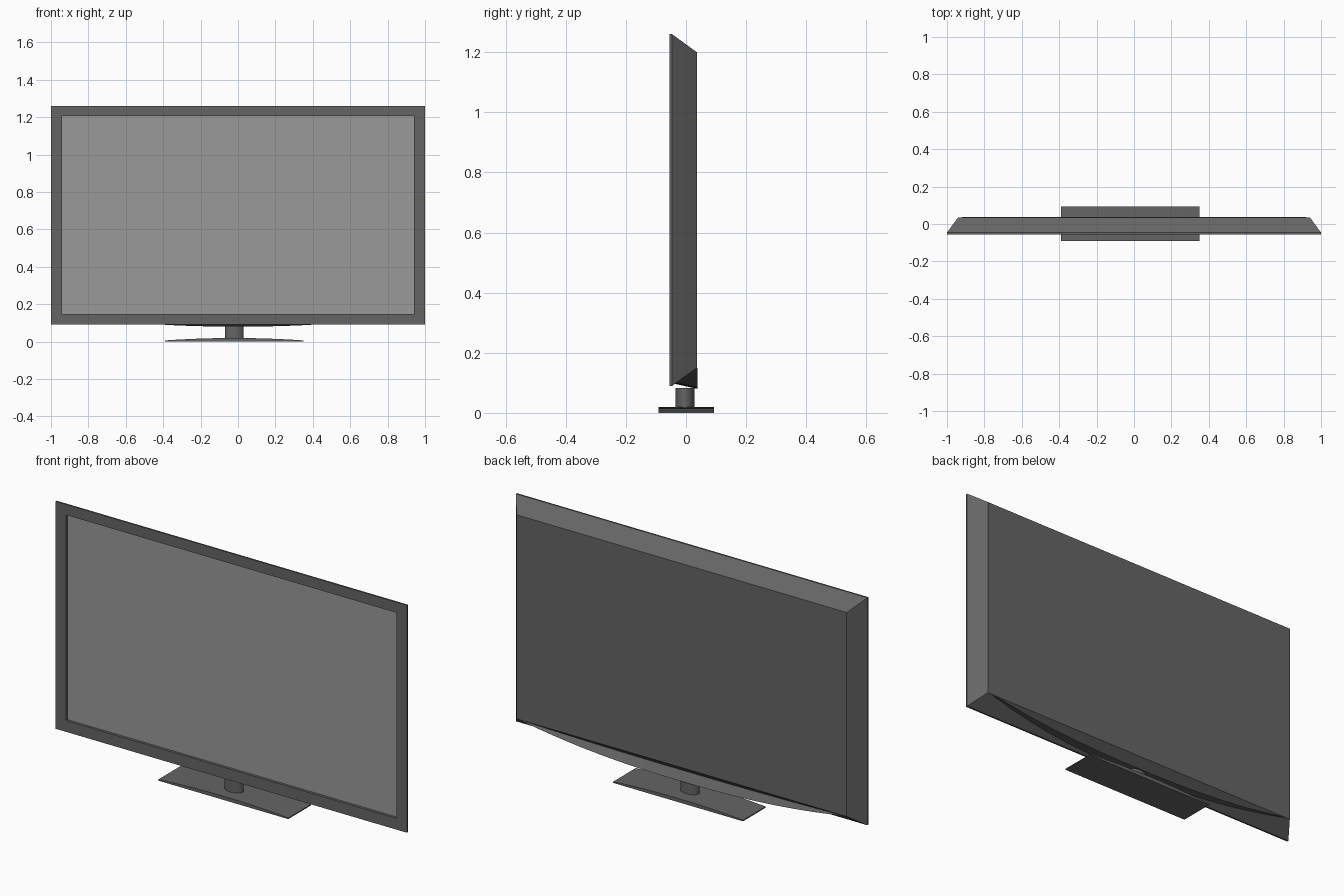
import bpy, bmesh, math

if "Cube" in bpy.data.objects:
    bpy.data.objects.remove(bpy.data.objects["Cube"])


def material(name, v):
    m = bpy.data.materials.new(name)
    m.diffuse_color = (v, v, v, 1)
    m.use_nodes = True
    m.node_tree.nodes["Principled BSDF"].inputs["Base Color"].default_value = m.diffuse_color
    return m


dark = material("dark_grey", 0.13)
light = material("screen_grey", 0.32)


def loft(name, rings, mat, closed=True, cap_start=False, cap_end=False):
    """Bridge successive point rings with quads, optionally capping the ends."""
    bm = bmesh.new()
    vs = [[bm.verts.new(p) for p in r] for r in rings]
    n = len(rings[0])
    for a, b in zip(vs, vs[1:]):
        for i in range(n if closed else n - 1):
            j = (i + 1) % n
            bm.faces.new((a[i], a[j], b[j], b[i]))
    if cap_start:
        bm.faces.new(vs[0][::-1])
    if cap_end:
        bm.faces.new(vs[-1])
    bmesh.ops.recalc_face_normals(bm, faces=bm.faces)
    me = bpy.data.meshes.new(name)
    bm.to_mesh(me)
    bm.free()
    me.materials.append(mat)
    ob = bpy.data.objects.new(name, me)
    bpy.context.collection.objects.link(ob)
    return ob


def rect(hx, z0, z1, y):
    return [(-hx, y, z0), (hx, y, z0), (hx, y, z1), (-hx, y, z1)]


# Cabinet: recessed bezel, thin straight rim, chamfered back
SCREEN_Y = -0.042
loft("cabinet", [
    rect(0.942, 0.148, 1.206, SCREEN_Y),
    rect(0.942, 0.148, 1.206, -0.055),
    rect(1.0, 0.09, 1.26, -0.055),
    rect(1.0, 0.09, 1.26, -0.046),
    rect(0.94, 0.15, 1.20, 0.036),
], dark, cap_end=True)

# Screen panel, set back behind the bezel
bm = bmesh.new()
bm.faces.new([bm.verts.new(p) for p in rect(0.942, 0.148, 1.206, SCREEN_Y)])
me = bpy.data.meshes.new("screen")
bm.to_mesh(me)
bm.free()
me.materials.append(light)
bpy.context.collection.objects.link(bpy.data.objects.new("screen", me))

# Curved lower fairing: open sheet bowed below the back chamfer
rows = []
for i in range(33):
    x = -0.92 + 1.84 * i / 32
    t = 1 - abs(x / 0.92) ** 2.3
    yf = 0.036 - 0.073 * t
    rows.append([(x, yf, 0.15 + (yf - 0.036) * 0.06 / 0.082),
                 (x, 0.038, 0.15 - 0.07 * t)])
fairing = loft("lower_fairing", rows, dark, closed=False)

# Neck: oval column
CX = -0.02
neck = loft("stand_neck", [
    [(CX + 0.05 * math.cos(a), -0.003 + 0.032 * math.sin(a), z)
     for a in (2 * math.pi * k / 32 for k in range(32))]
    for z in (0.012, 0.082)], dark, cap_start=True, cap_end=True)

# Base: gently domed rectangular plate
profile = [(CX - 0.37, 0.0), (CX + 0.37, 0.0)]
for k in range(17):
    u = 1 - k / 8
    profile.append((CX + 0.37 * u, 0.006 + 0.013 * (1 - u * u)))
base = loft("stand_base", [[(x, y, z) for x, z in profile] for y in (-0.091, 0.093)],
            dark, cap_start=True, cap_end=True)

# Smooth the curved parts, keeping crisp edges
bpy.ops.object.select_all(action='DESELECT')
for ob in (fairing, neck, base):
    ob.select_set(True)
bpy.context.view_layer.objects.active = neck
bpy.ops.object.shade_smooth_by_angle(angle=math.radians(30))
